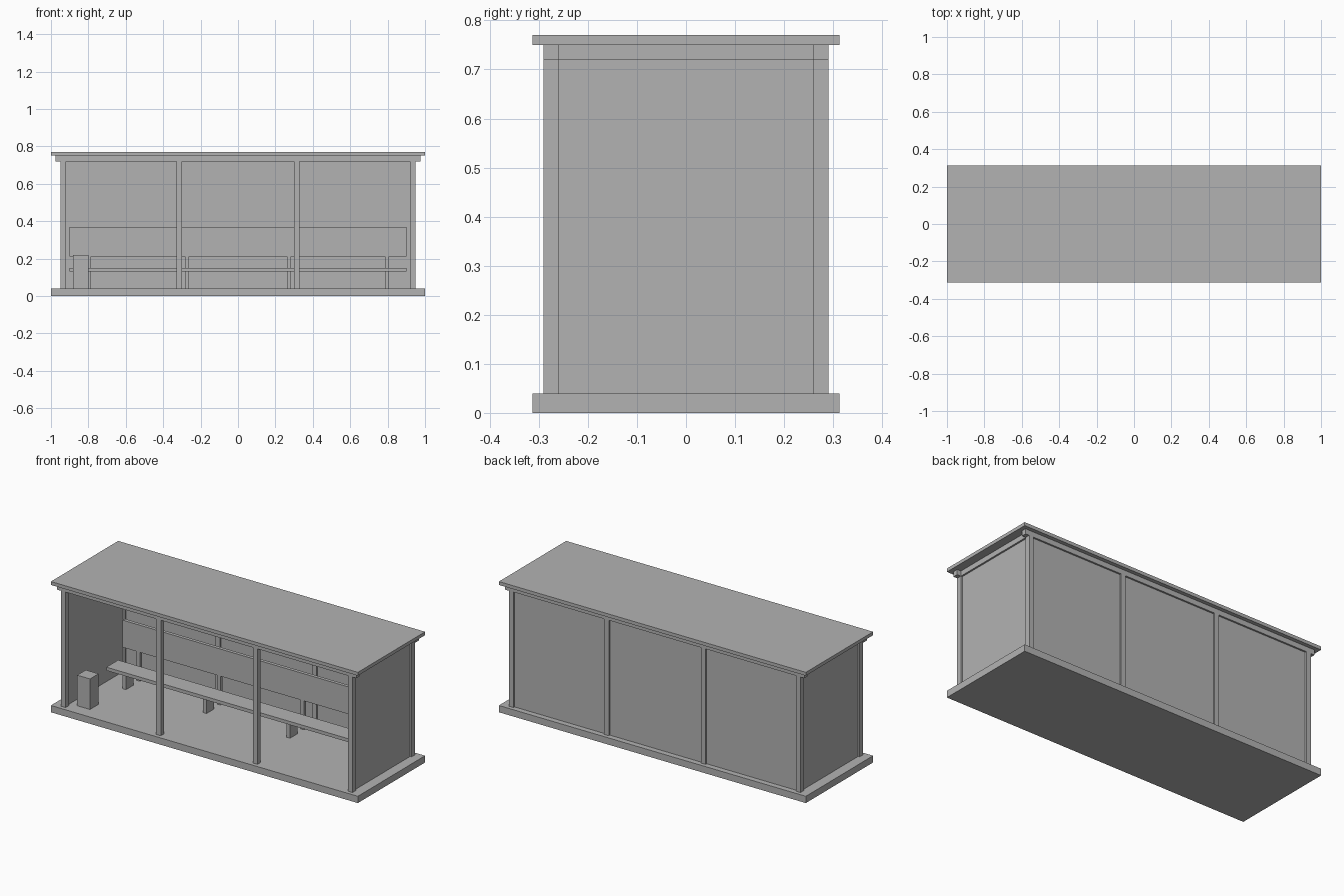
import bpy

cube = bpy.data.objects.get("Cube")
if cube:
    bpy.data.objects.remove(cube, do_unlink=True)

grey = bpy.data.materials.new("plain_grey")
grey.use_nodes = True
colour = (0.45, 0.45, 0.45, 1)
grey.diffuse_color = colour
grey.node_tree.nodes["Principled BSDF"].inputs["Base Color"].default_value = colour


def box(name, x, y, z):
    """Box spanning the (low, high) ranges on each axis."""
    bpy.ops.mesh.primitive_cube_add(size=1)
    ob = bpy.context.object
    ob.name = name
    ob.location = [sum(r) / 2 for r in (x, y, z)]
    ob.scale = [r[1] - r[0] for r in (x, y, z)]
    bpy.ops.object.transform_apply(location=True, scale=True)
    ob.data.materials.append(grey)
    return ob


def around(centre, width):
    return (centre - width / 2, centre + width / 2)


FLOOR, BEAM, ROOF = 0.04, 0.72, 0.75
POST = 0.03
POST_X, POST_Y = 0.935, 0.275

# Floor slab and flat roof
box("floor_slab", (-1, 1), (-0.313, 0.313), (0, FLOOR))
box("roof", (-1, 1), (-0.313, 0.313), (ROOF, 0.77))

# Posts and long beams, front and back
for row, y in (("front", -POST_Y), ("back", POST_Y)):
    for x in (-POST_X, -0.315, 0.315, POST_X):
        box(row + "_post", around(x, POST), around(y, POST), (FLOOR, BEAM))
    box(row + "_beam", (-0.975, 0.975), around(y, POST), (BEAM, ROOF))

# End beams and end wall panels
for side, x in (("right", -POST_X), ("left", POST_X)):
    box(side + "_beam", around(x, POST), (-0.26, 0.26), (BEAM, ROOF))
    box(side + "_wall_panel", around(x, 0.01), (-0.26, 0.26), (FLOOR, BEAM))

# Back wall panels between the posts
for x0, x1 in ((-0.92, -0.33), (-0.30, 0.30), (0.33, 0.92)):
    box("back_wall_panel", (x0, x1), around(POST_Y, 0.01), (FLOOR, BEAM))

# Bench with its legs, backrest and backrest supports
box("bench_seat", (-0.9, 0.9), (0.06, 0.17), (0.13, 0.15))
box("bench_backrest", (-0.9, 0.9), (0.21, 0.23), (0.21, 0.37))
for x in (-0.797, -0.272, 0.272, 0.797):
    box("bench_leg", around(x, 0.022), (0.08, 0.15), (FLOOR, 0.13))
    box("backrest_support", around(x, 0.022), (0.21, 0.23), (FLOOR, 0.21))

# Litter bin
box("litter_bin", (-0.883, -0.8), (-0.235, -0.155), (FLOOR, 0.22))
